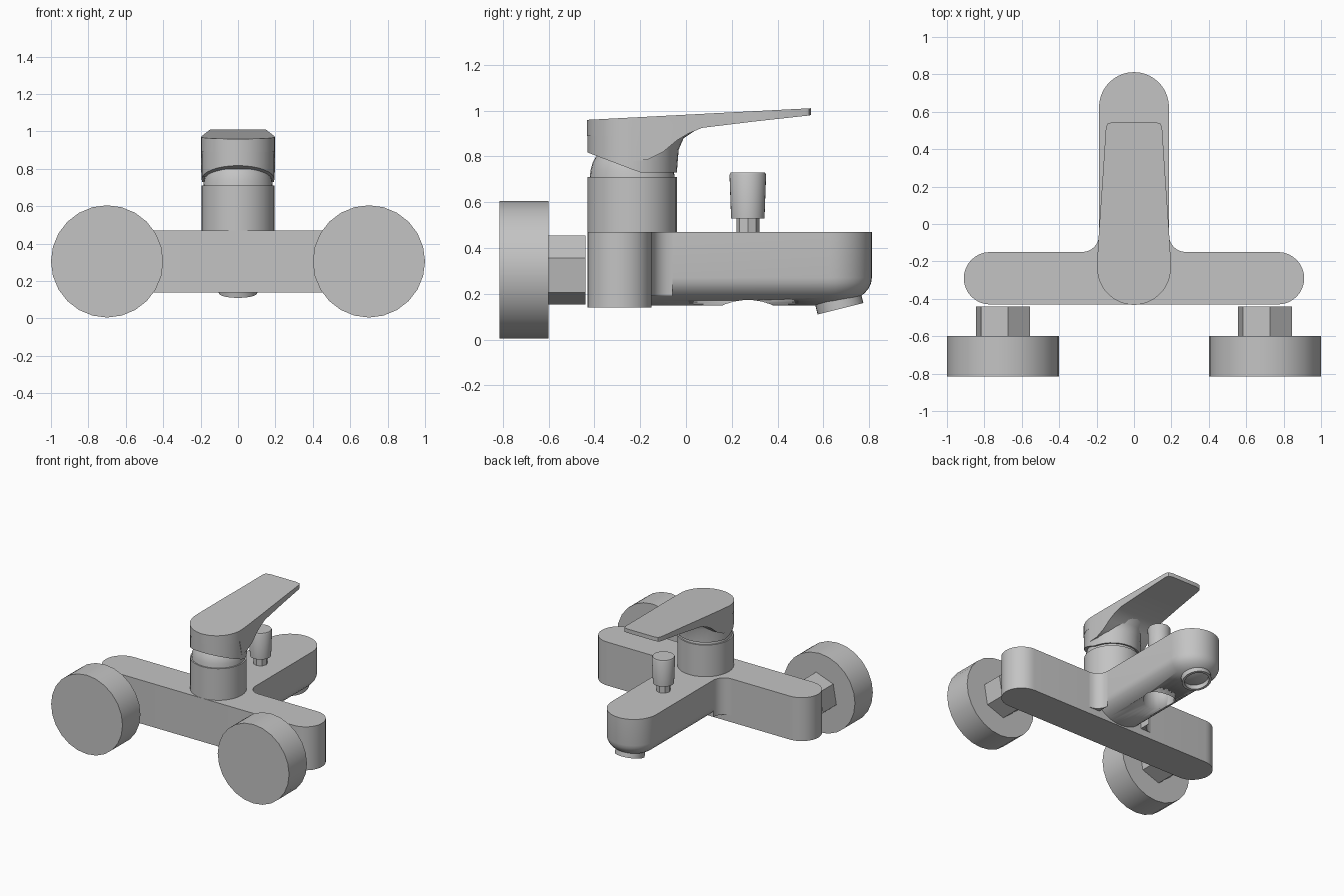
import bpy, bmesh
from math import sin, cos, pi, sqrt, radians
from mathutils import Matrix, Vector

cube = bpy.data.objects.get("Cube")
if cube:
    bpy.data.objects.remove(cube, do_unlink=True)

grey = bpy.data.materials.new("satin_grey")
grey.use_nodes = True
grey.diffuse_color = (0.55, 0.55, 0.55, 1)
grey.node_tree.nodes["Principled BSDF"].inputs["Base Color"].default_value = grey.diffuse_color


def loft(name, rings, matrix=Matrix(), angle=35):
    """Skin a stack of equal-length closed rings and cap both ends."""
    bm = bmesh.new()
    loops = [[bm.verts.new(matrix @ Vector(p)) for p in ring] for ring in rings]
    n = len(loops[0])
    for a, b in zip(loops, loops[1:]):
        for i in range(n):
            j = (i + 1) % n
            bm.faces.new((a[i], a[j], b[j], b[i]))
    bm.faces.new(loops[0])
    bm.faces.new(loops[-1])
    bmesh.ops.recalc_face_normals(bm, faces=bm.faces)
    mesh = bpy.data.meshes.new(name)
    bm.to_mesh(mesh)
    bm.free()
    mesh.materials.append(grey)
    obj = bpy.data.objects.new(name, mesh)
    bpy.context.collection.objects.link(obj)
    bpy.ops.object.select_all(action='DESELECT')
    obj.select_set(True)
    bpy.context.view_layer.objects.active = obj
    bpy.ops.object.shade_smooth_by_angle(angle=radians(angle))
    return obj


def lathe(name, profile, matrix, sides=32, turn=0.0, angle=35):
    """Revolve (radius, height) pairs about the local z axis."""
    rings = [[(r * cos(turn + 2 * pi * i / sides), r * sin(turn + 2 * pi * i / sides), h)
              for i in range(sides)] for r, h in profile]
    return loft(name, rings, matrix, angle)


def prism(name, outline, z0, z1):
    return loft(name, [[(x, y, z) for x, y in outline] for z in (z0, z1)])


def at(x, y, z=0.0):
    return Matrix.Translation((x, y, z))


# Horizontal body bar with round ends
bar_r, bar_y, bar_x = 0.14, -0.29, 0.77
bar = [(s * (bar_x + bar_r * sin(a)), bar_y + s * bar_r * cos(a))
       for s in (1, -1) for a in [pi * i / 16 for i in range(17)]]
prism("body_bar", bar, 0.14, 0.47)

# Spout with a flat top and a rounded underside
half, end_y, front_y = 0.187, 0.625, -0.15


def spout_ring(w, z):
    arc = [(-w * cos(pi * i / 20), end_y + w * sin(pi * i / 20), z) for i in range(21)]
    return [(-w, front_y, z)] + arc + [(w, front_y, z)]


under = [pi / 2 * i / 8 for i in range(8)]
spout = loft("spout", [spout_ring(half, 0.47)]
             + [spout_ring(half * cos(a), 0.27 - 0.12 * sin(a)) for a in under]
             + [spout_ring(half * 0.08, 0.15)])

# Round recess under the diverter
cutter = lathe("recess_cutter", [(0.11, 0), (0.11, 0.3)], at(0, 0.27))
cutter.hide_render = True
cut = spout.modifiers.new("recess", 'BOOLEAN')
cut.operation = 'DIFFERENCE'
cut.solver = 'EXACT'
cut.object = cutter
bpy.context.view_layer.objects.active = spout
bpy.ops.object.modifier_apply(modifier=cut.name)
bpy.data.objects.remove(cutter, do_unlink=True)

# Concave fillets between the bar and the spout
fillet = 0.09
for side, label in ((1, "left"), (-1, "right")):
    curve = [(side * (half + fillet * (1 - cos(a))), front_y + fillet * (1 - sin(a)))
             for a in [pi / 2 * i / 6 for i in range(7)]]
    prism(label + "_fillet", [(side * half, front_y)] + curve, 0.19, 0.47)

# Tilted open aerator ring below the spout tip
lathe("aerator", [(0.085, 0.05), (0.085, 0), (0.103, 0), (0.103, 0.1)],
      at(0, 0.675, 0.135) @ Matrix.Rotation(radians(14), 4, 'X'))

# Diverter knob on its stem
lathe("diverter_stem", [(0.05, 0.47), (0.05, 0.54)], at(0, 0.27), sides=8, angle=20)
lathe("diverter_knob", [(0.073, 0.53), (0.08, 0.72), (0.075, 0.73)], at(0, 0.27))

# Cartridge tower and domed collar
hub_y = -0.235
lathe("cartridge_tower", [(0.195, 0.47), (0.195, 0.71)], at(0, hub_y))
lathe("dome_collar", [(0.186, 0.7), (0.182, 0.74), (0.172, 0.775), (0.158, 0.8)], at(0, hub_y))


# Lever hub: slanted underside, front swelling into the arm
def hub_ring(reach, height=None):
    ring = []
    for i in range(32):
        a = 2 * pi * i / 32
        y = hub_y + (reach if sin(a) > 0 else 0.195) * sin(a)
        z = height if height else max(0.73, 0.73 - 0.38 * (y + 0.2))
        ring.append((0.195 * cos(a), y, z))
    return ring


loft("lever_hub", [hub_ring(0.195), hub_ring(0.203, 0.83), hub_ring(0.225, 0.88),
                   hub_ring(0.285, 0.92)])

# Lever arm: round back, tapering to a thin tip
stations = []
for i in range(13):
    a = pi / 2 * (1 - i / 13)
    y = hub_y - 0.197 * sin(a)
    stations.append((y, max(0.01, 0.197 * cos(a)), 0.89))
stations += [(-0.235, 0.197, 0.78), (-0.17, 0.195, 0.785), (-0.1, 0.191, 0.82),
             (-0.04, 0.187, 0.87), (0.01, 0.184, 0.9), (0.07, 0.18, 0.925),
             (0.3, 0.164, 0.953), (0.52, 0.15, 0.977), (0.538, 0.14, 0.979),
             (0.545, 0.11, 0.981)]


def arm_ring(y, w, low):
    top = 0.96 + 0.052 * (y + 0.43)
    return [(-w, y, low), (w, y, low), (w, y, top), (-w, y, top)]


loft("lever_arm", [arm_ring(*s) for s in stations])

# Wall flanges and hexagonal nuts
for side, label in ((1, "left"), (-1, "right")):
    facing = at(side * 0.7, 0, 0.305) @ Matrix.Rotation(-pi / 2, 4, 'X')
    lathe(label + "_wall_flange", [(0.3, -0.815), (0.3, -0.6)], facing, sides=24)
    lathe(label + "_nut", [(0.153, -0.61), (0.153, -0.44)], facing, sides=6,
          turn=radians(40))
